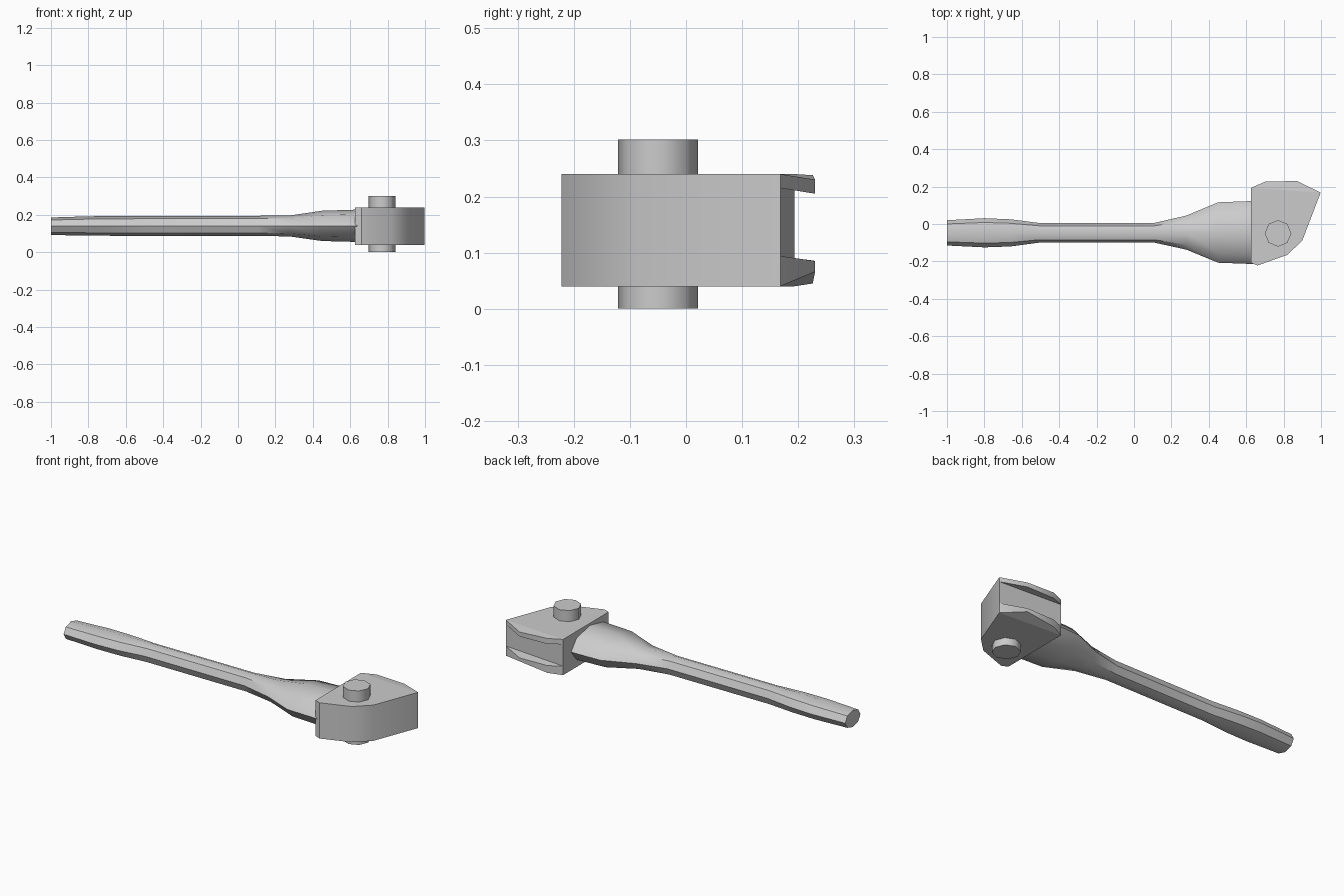
import bpy, bmesh
from math import cos, sin, pi, radians

if "Cube" in bpy.data.objects:
    bpy.data.objects.remove(bpy.data.objects["Cube"])


def loft(name, rings, angle=40):
    """Skin a list of equal-length vertex rings and cap both ends."""
    bm = bmesh.new()
    loops = [[bm.verts.new(p) for p in ring] for ring in rings]
    n = len(loops[0])
    for a, b in zip(loops, loops[1:]):
        for i in range(n):
            j = (i + 1) % n
            bm.faces.new((a[i], a[j], b[j], b[i]))
    bm.faces.new(loops[0])
    bm.faces.new(loops[-1])
    bmesh.ops.recalc_face_normals(bm, faces=bm.faces[:])
    mesh = bpy.data.meshes.new(name)
    bm.to_mesh(mesh)
    bm.free()
    obj = bpy.data.objects.new(name, mesh)
    bpy.context.collection.objects.link(obj)
    bpy.ops.object.select_all(action='DESELECT')
    bpy.context.view_layer.objects.active = obj
    obj.select_set(True)
    bpy.ops.object.shade_smooth_by_angle(angle=radians(angle))
    return obj


# Handle: elliptical sections as x, y min, y max, z min, z max
sections = [
    (-1.00, -0.115, 0.020, 0.092, 0.186),
    (-0.80, -0.125, 0.031, 0.089, 0.192),
    (-0.66, -0.120, 0.025, 0.088, 0.194),
    (-0.51, -0.100, 0.006, 0.088, 0.195),
    (0.11, -0.100, 0.006, 0.088, 0.195),
    (0.28, -0.137, 0.045, 0.084, 0.197),
    (0.45, -0.207, 0.116, 0.060, 0.222),
    (0.64, -0.214, 0.123, 0.055, 0.228),
]
SIDES = 8
rings = []
for x, y0, y1, z0, z1 in sections:
    rings.append([(x,
                   (y0 + y1) / 2 + (y1 - y0) / 2 * cos(2 * pi * i / SIDES),
                   (z0 + z1) / 2 + (z1 - z0) / 2 * sin(2 * pi * i / SIDES))
                  for i in range(SIDES)])
loft("handle", rings)

# Head block: plan outline extruded upwards
outline = [(0.626, -0.208), (0.66, -0.222), (0.82, -0.165), (0.90, -0.088),
           (0.998, 0.168), (0.626, 0.193)]
loft("head", [[(x, y, z) for x, y in outline] for z in (0.04, 0.24)])

# Two lips overhanging the recessed back of the head
edge = [(0.626, 0.193), (0.70, 0.226), (0.87, 0.23), (0.998, 0.168)]
lips = {
    "upper_lip": ((0.212, 0.207, 0.205, 0.215), (0.24, 0.238, 0.23, 0.24)),
    "lower_lip": ((0.04, 0.045, 0.066, 0.04), (0.09, 0.086, 0.085, 0.094)),
}
for name, levels in lips.items():
    loft(name, [[(x, y, z) for (x, y), z in zip(edge, zs)] for zs in levels])

# Drive pin through the head
loft("drive_pin", [[(0.77 + 0.071 * cos(2 * pi * i / SIDES),
                     -0.05 + 0.071 * sin(2 * pi * i / SIDES), z)
                    for i in range(SIDES)] for z in (0.0, 0.302)], angle=50)
